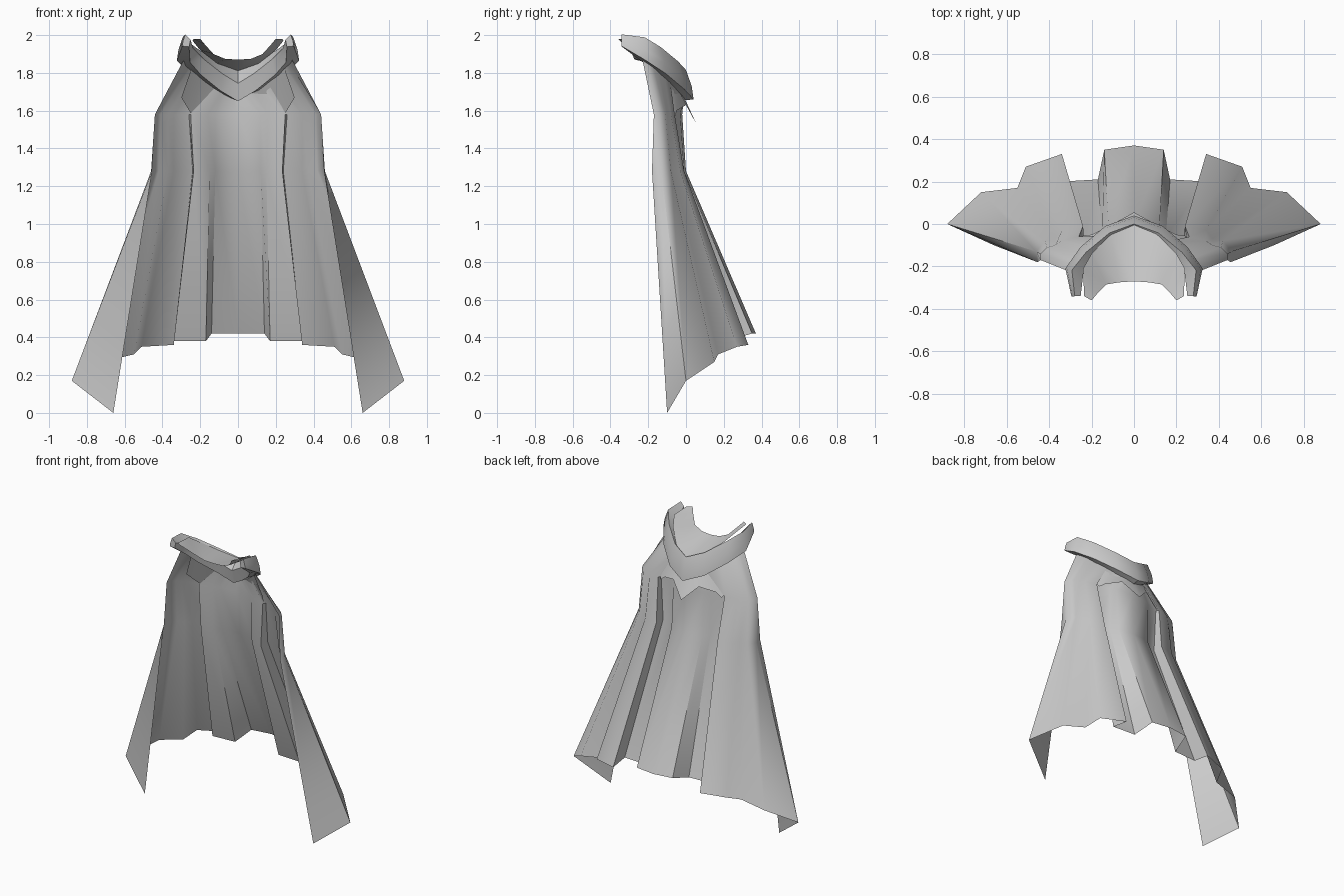
import bpy
import bmesh
import math
from mathutils import Vector

default_cube = bpy.data.objects.get("Cube")
if default_cube:
    bpy.data.objects.remove(default_cube, do_unlink=True)

cloth = bpy.data.materials.new("pale grey cloth")
cloth.use_nodes = True
CLOTH_COLOUR = (0.6, 0.6, 0.6, 1)
cloth.diffuse_color = CLOTH_COLOUR
cloth.node_tree.nodes["Principled BSDF"].inputs["Base Color"].default_value = CLOTH_COLOUR


def mirrored(half):
    """Extend a half row, which starts on the centre line, to both sides."""
    half = [Vector(point) for point in half]
    other = [Vector((-point.x, point.y, point.z)) for point in half[1:]]
    return other[::-1] + half


def loft(name, half_rows, closed=False, smooth_angle=60):
    """Skin a sheet, or a capped tube, through mirrored rows of points."""
    mesh = bpy.data.meshes.new(name)
    bm = bmesh.new()
    rows = [[bm.verts.new(point) for point in mirrored(half)] for half in half_rows]
    if closed:
        rows.append(rows[0])
    for upper, lower in zip(rows, rows[1:]):
        for i in range(len(upper) - 1):
            bm.faces.new((upper[i], lower[i], lower[i + 1], upper[i + 1]))
    if closed:
        bmesh.ops.holes_fill(bm, edges=bm.edges[:], sides=len(half_rows))
        bmesh.ops.recalc_face_normals(bm, faces=bm.faces[:])
    bm.to_mesh(mesh)
    bm.free()
    mesh.materials.append(cloth)
    part = bpy.data.objects.new(name, mesh)
    bpy.context.collection.objects.link(part)
    bpy.ops.object.select_all(action="DESELECT")
    part.select_set(True)
    bpy.context.view_layer.objects.active = part
    bpy.ops.object.shade_smooth_by_angle(angle=math.radians(smooth_angle))
    return part


# Neck line, from the nape round to the front tip
neck = [Vector(point) for point in (
    (0, -0.01, 1.73), (0.11, -0.05, 1.78), (0.22, -0.14, 1.86),
    (0.285, -0.22, 1.92), (0.275, -0.34, 1.97))]


def along_neck(t, drop):
    i = min(int(t), len(neck) - 2)
    point = neck[i].lerp(neck[i + 1], t - i)
    point.z -= drop
    return point


# Cape: pleated hem, hip and chest lines that fade into the neck line
hem = [(0, 0.37, 0.42), (0.14, 0.35, 0.42), (0.17, 0.21, 0.38),
       (0.34, 0.2, 0.38), (0.34, 0.33, 0.36), (0.51, 0.27, 0.35),
       (0.55, 0.17, 0.31), (0.72, 0.15, 0.27), (0.88, 0, 0.17),
       (0.66, -0.1, 0)]
hip = [(0, 0), (0.12, -0.01), (0.15, -0.06), (0.235, -0.08), (0.24, -0.01),
       (0.34, -0.03), (0.37, -0.07), (0.42, -0.08), (0.46, -0.13), (0.455, -0.18)]
chest = [(0, -0.02), (0.12, -0.03), (0.16, -0.05), (0.25, -0.08), (0.26, -0.06),
         (0.34, -0.08), (0.37, -0.1), (0.41, -0.11), (0.44, -0.14), (0.44, -0.17)]
columns = len(hem)
cape_top = [along_neck(3.1 * i / (columns - 1), 0.05) for i in range(columns)]
hip_row = [(x, y, 1.28) for x, y in hip]
chest_row = [(x, y, 1.58) for x, y in chest]
loft("cape", [cape_top, chest_row, hip_row, hem])

# Small pointed capelet below the collar at the back
capelet_points = [(0, 0.055, 1.53), (0.1, 0, 1.63), (0.2, -0.05, 1.6),
                  (0.24, -0.055, 1.57), (0.3, -0.15, 1.67)]
capelet_top = [along_neck(0.6 * i, 0.06) for i in range(len(capelet_points))]
loft("capelet", [capelet_top, capelet_points], smooth_angle=30)

# Rolled collar: one section swept round the neck, thinning to the tips
section = [(0.01, 0.085), (0.04, 0), (0.05, -0.07), (-0.04, -0.08), (-0.06, 0.015)]
thickness = [1, 0.95, 0.9, 0.8, 0.4]
outward = []
for i, point in enumerate(neck):
    before = neck[i - 1] if i else Vector((-neck[1].x, neck[1].y, 0))
    after = neck[min(i + 1, len(neck) - 1)]
    run = after - before
    outward.append(Vector((-run.y, run.x, 0)).normalized())
collar_rows = [[point + side * out * size + Vector((0, 0, up * size))
                for point, side, size in zip(neck, outward, thickness)]
               for out, up in section]
loft("collar_roll", collar_rows, closed=True, smooth_angle=50)

# Lining that dips across the collar from its inner ridge
lining_back = [(0, 0, 1.81), (0.11, -0.05, 1.85), (0.2, -0.14, 1.92),
               (0.24, -0.21, 1.97), (0.235, -0.34, 1.98)]
lining_front = [(0, -0.27, 1.87), (0.07, -0.275, 1.875), (0.13, -0.285, 1.9),
                (0.175, -0.33, 1.95), (0.2, -0.36, 1.98)]
loft("collar_lining", [lining_back, lining_front])
